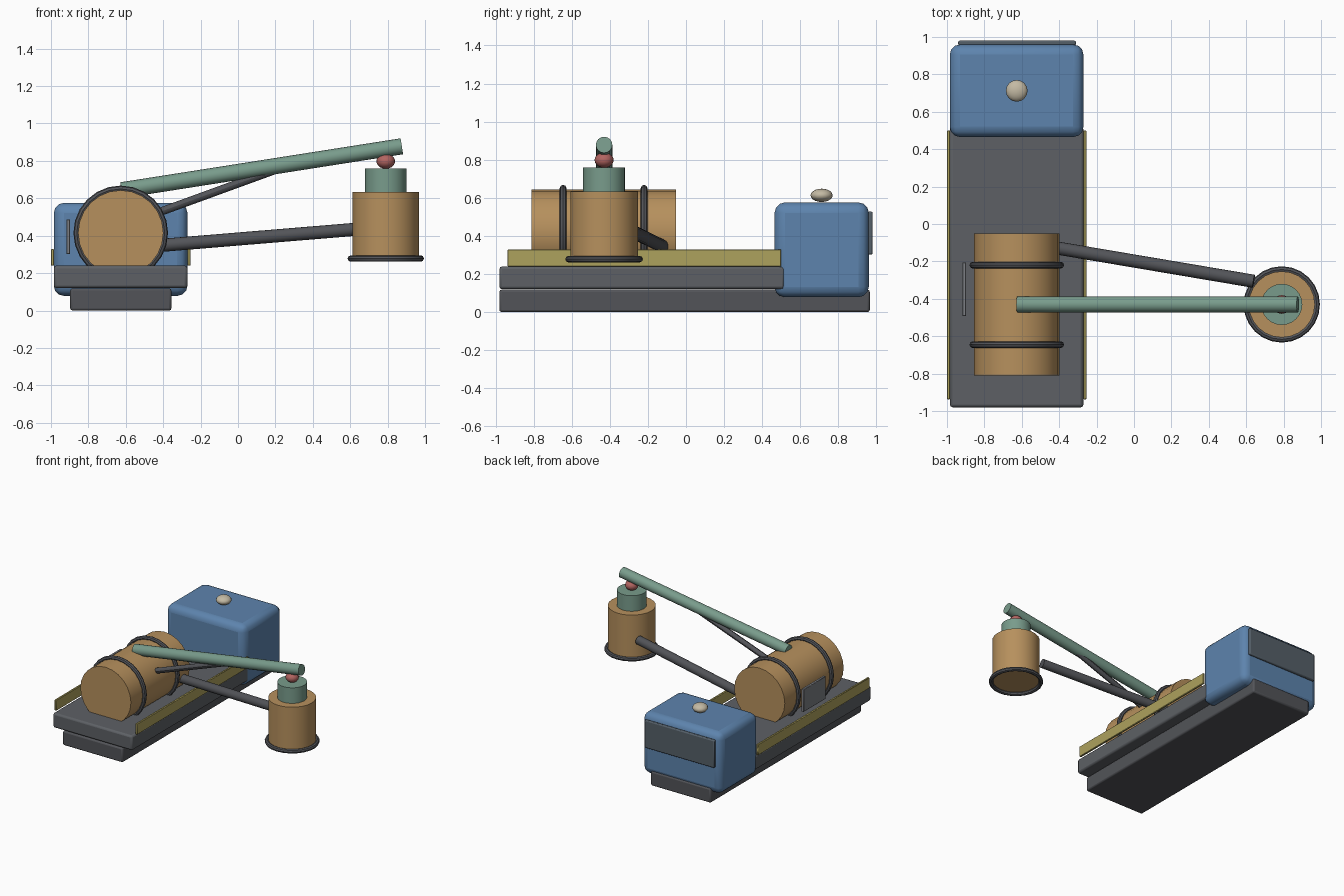
import bpy
from math import radians
from mathutils import Vector

if "Cube" in bpy.data.objects:
    bpy.data.objects.remove(bpy.data.objects["Cube"])


def material(name, r, g, b):
    m = bpy.data.materials.new(name)
    m.diffuse_color = (r, g, b, 1)
    m.use_nodes = True
    m.node_tree.nodes["Principled BSDF"].inputs["Base Color"].default_value = m.diffuse_color
    return m


DARK = material("dark_steel", 0.085, 0.088, 0.098)
DECK = material("deck_grey", 0.11, 0.118, 0.13)
BLUE = material("cab_blue", 0.11, 0.23, 0.42)
GLASS = material("dark_glass", 0.09, 0.115, 0.14)
TAN = material("barrel_tan", 0.47, 0.28, 0.11)
GREEN = material("arm_green", 0.19, 0.33, 0.26)
YELLOW = material("rail_yellow", 0.42, 0.36, 0.11)
RED = material("joint_red", 0.45, 0.13, 0.12)
CREAM = material("beacon_cream", 0.55, 0.49, 0.37)
PLATE = material("plate_grey", 0.2, 0.21, 0.23)


def finish(name, mat):
    ob = bpy.context.object
    ob.name = name
    ob.data.materials.append(mat)
    bpy.ops.object.shade_smooth_by_angle(angle=radians(30))
    return ob


def box(name, mat, lo, hi, bevel=0, segments=2):
    lo, hi = Vector(lo), Vector(hi)
    bpy.ops.mesh.primitive_cube_add(size=1, location=(lo + hi) / 2)
    ob = bpy.context.object
    ob.scale = hi - lo
    bpy.ops.object.transform_apply(location=False, rotation=False, scale=True)
    finish(name, mat)
    if bevel:
        mod = ob.modifiers.new("bevel", "BEVEL")
        mod.width = bevel
        mod.segments = segments
    return ob


def rod(name, mat, a, b, radius, sides=24):
    a, b = Vector(a), Vector(b)
    d = b - a
    bpy.ops.mesh.primitive_cylinder_add(
        vertices=sides, radius=radius, depth=d.length, location=(a + b) / 2,
        rotation=d.to_track_quat("Z", "Y").to_euler())
    return finish(name, mat)


def hoop(name, mat, loc, major, minor, rot=(0, 0, 0)):
    bpy.ops.mesh.primitive_torus_add(
        major_segments=24, minor_segments=8, major_radius=major,
        minor_radius=minor, location=loc, rotation=rot)
    return finish(name, mat)


def ball(name, mat, loc, radius, height):
    bpy.ops.mesh.primitive_uv_sphere_add(segments=16, ring_count=10, radius=1, location=loc)
    bpy.context.object.scale = (radius, radius, height)
    return finish(name, mat)


# Chassis, deck and side rails
box("chassis", DARK, (-0.897, -0.98, 0), (-0.356, 0.965, 0.118), 0.012)
box("deck", DECK, (-0.985, -0.98, 0.12), (-0.27, 0.52, 0.24), 0.015)
for side, x in (("left", -1.0), ("right", -0.271)):
    box(side + "_rail", YELLOW, (x, -0.937, 0.24), (x + 0.017, 0.5, 0.328), 0.003, 1)

# Cab with rear window plate and roof beacon
box("cab", BLUE, (-0.985, 0.465, 0.078), (-0.27, 0.96, 0.576), 0.055, 3)
box("window", GLASS, (-0.94, 0.955, 0.302), (-0.31, 0.98, 0.528), 0.008, 2)
ball("beacon", CREAM, (-0.627, 0.712, 0.613), 0.058, 0.035)

# Large lying barrel with two hoops and a side plate
rod("barrel", TAN, (-0.627, -0.81, 0.415), (-0.627, -0.052, 0.415), 0.228)
for i, y in enumerate((-0.645, -0.22)):
    hoop("barrel_hoop_%d" % (i + 1), DARK, (-0.627, y, 0.415), 0.235, 0.018,
         (radians(90), 0, 0))
box("side_plate", PLATE, (-0.918, -0.492, 0.302), (-0.897, -0.205, 0.487), 0.003, 1)

# Boom arm, brace and feed pipe
rod("boom_arm", GREEN, (-0.623, -0.43, 0.643), (0.876, -0.43, 0.878), 0.043, 16)
rod("brace", DARK, (-0.47, -0.43, 0.508), (0.25, -0.43, 0.77), 0.022, 12)
rod("feed_pipe", DARK, (-0.45, -0.122, 0.345), (0.64, -0.306, 0.435), 0.035, 16)

# Hanging bucket with rim, collar and ball joint
rod("bucket", TAN, (0.79, -0.43, 0.285), (0.79, -0.43, 0.633), 0.177)
hoop("bucket_rim", DARK, (0.79, -0.43, 0.278), 0.187, 0.017)
rod("bucket_collar", GREEN, (0.79, -0.43, 0.62), (0.79, -0.43, 0.76), 0.11)
ball("ball_joint", RED, (0.79, -0.43, 0.798), 0.05, 0.04)
